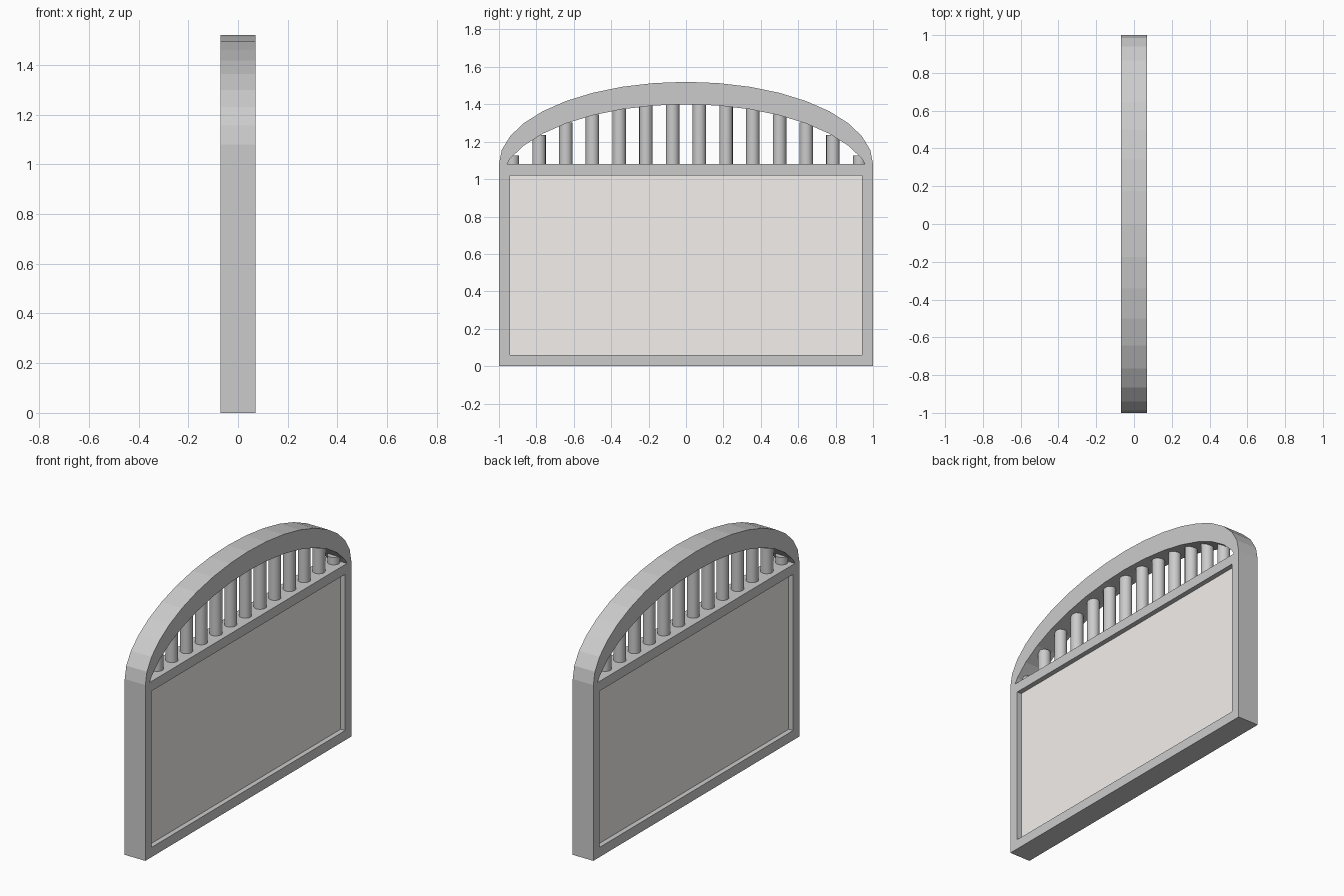
import bpy, math

if "Cube" in bpy.data.objects:
    bpy.data.objects.remove(bpy.data.objects["Cube"])

HALF = 0.07          # half thickness along x
RAIL = 1.08          # top of the rail / spring line of the arch
RISE, DROP = 0.44, 0.12
SEG = 18
COUNT = 14           # spindles


def arch(shift=0.0):
    return [(math.cos(math.pi * i / SEG), RAIL - shift + RISE * math.sin(math.pi * i / SEG))
            for i in range(SEG + 1)]


def arch_z(y):
    # height of the faceted inner arch at y
    pts = arch(DROP)
    for (y0, z0), (y1, z1) in zip(pts, pts[1:]):
        if y1 <= y <= y0:
            return z0 + (z1 - z0) * (y0 - y) / (y0 - y1)


def plate(name, loops, half):
    # filled outline (y, z) with holes, extruded along x
    curve = bpy.data.curves.new(name, 'CURVE')
    curve.dimensions = '2D'
    curve.fill_mode = 'BOTH'
    curve.extrude = half
    for loop in loops:
        s = curve.splines.new('POLY')
        s.points.add(len(loop) - 1)
        for p, (y, z) in zip(s.points, loop):
            p.co = (y, z, 0, 1)
        s.use_cyclic_u = True
        s.use_smooth = False
    ob = bpy.data.objects.new(name, curve)
    ob.rotation_euler = (math.pi / 2, 0, math.pi / 2)
    bpy.context.collection.objects.link(ob)
    bpy.ops.object.select_all(action='DESELECT')
    ob.select_set(True)
    bpy.context.view_layer.objects.active = ob
    bpy.ops.object.convert(target='MESH')
    bpy.ops.object.shade_flat()
    return bpy.context.object


# arched frame with a panel opening and a fan opening
outer = [(-1, 0), (1, 0)] + arch()
window = [(-0.94, 0.06), (0.94, 0.06), (0.94, 1.02), (-0.94, 1.02)]
fan = [p for p in arch(DROP) if p[1] > RAIL]
fan = [(0.958, RAIL)] + fan + [(-0.958, RAIL)]
plate("frame", [outer, window, fan], HALF)

# recessed panel
bpy.ops.mesh.primitive_cube_add(size=1, location=(0, 0, 0.54))
panel = bpy.context.object
panel.name = "panel"
panel.scale = (0.08, 1.89, 0.97)
mat = bpy.data.materials.new("panel_tint")
mat.diffuse_color = (0.9, 0.87, 0.85, 1)
mat.use_nodes = True
mat.node_tree.nodes["Principled BSDF"].inputs["Base Color"].default_value = mat.diffuse_color
panel.data.materials.append(mat)

# round spindles following the arch
for i in range(COUNT):
    y = -1 + (2 * i + 1) / COUNT
    bottom, top = RAIL - 0.01, arch_z(y) + 0.005
    bpy.ops.mesh.primitive_cylinder_add(vertices=16, radius=0.036, depth=top - bottom,
                                        location=(0, y, (top + bottom) / 2))
    bpy.context.object.name = f"spindle_{i + 1}"
    bpy.ops.object.shade_smooth_by_angle(angle=math.radians(40))
